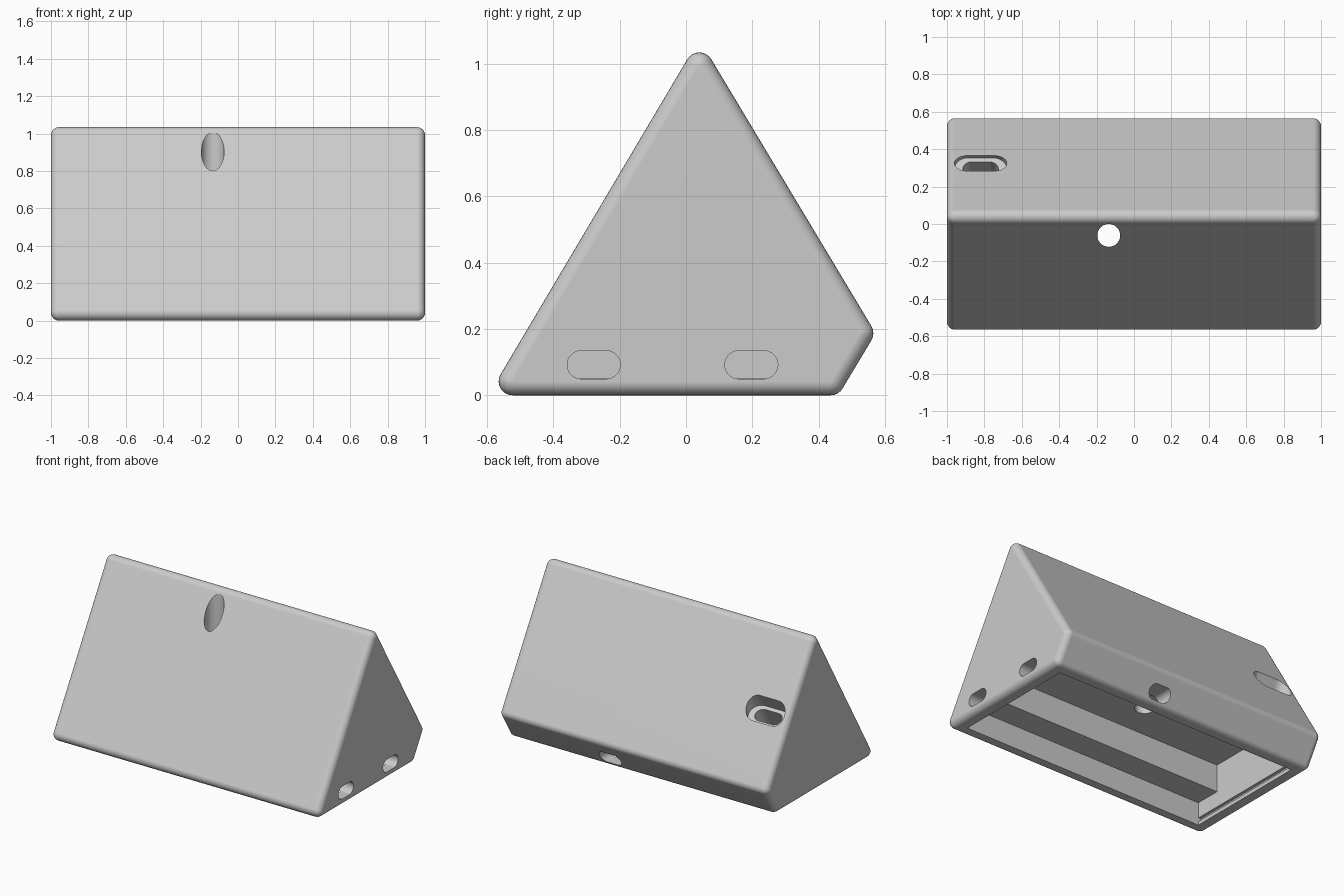
import bpy, bmesh
from math import sin, cos, pi, radians
from mathutils import Vector, Matrix

if "Cube" in bpy.data.objects:
    bpy.data.objects.remove(bpy.data.objects["Cube"])

grey = bpy.data.materials.new("light grey plastic")
grey.use_nodes = True
colour = (0.6, 0.6, 0.6, 1)
grey.diffuse_color = colour
grey.node_tree.nodes["Principled BSDF"].inputs["Base Color"].default_value = colour


def hull(name, points, matrix=Matrix()):
    """Convex solid wrapped around a set of points."""
    bm = bmesh.new()
    for p in points:
        bm.verts.new(matrix @ Vector(p))
    found = bmesh.ops.convex_hull(bm, input=bm.verts[:])
    spare = {g for g in found["geom_interior"] if isinstance(g, bmesh.types.BMVert)}
    bmesh.ops.delete(bm, geom=list(spare), context="VERTS")
    bmesh.ops.dissolve_limit(bm, angle_limit=radians(0.3), verts=bm.verts[:], edges=bm.edges[:])
    bmesh.ops.recalc_face_normals(bm, faces=bm.faces[:])
    mesh = bpy.data.meshes.new(name)
    bm.to_mesh(mesh)
    bm.free()
    mesh.materials.append(grey)
    obj = bpy.data.objects.new(name, mesh)
    bpy.context.collection.objects.link(obj)
    return obj


def ball(x, y, z, r, n=24):
    """Points of a sphere with its poles along x."""
    return [(x + r * cos(a * pi / 12),
             y + r * sin(a * pi / 12) * cos(2 * pi * b / n),
             z + r * sin(a * pi / 12) * sin(2 * pi * b / n))
            for a in range(13) for b in range(n)]


def box(name, x, y, z):
    return hull(name, [(a, b, c) for a in x for b in y for c in z])


def slot(name, centre, normal, across, width, height, start, end):
    """Round-ended cutter from start to end along the normal."""
    n, u = Vector(normal).normalized(), Vector(across)
    frame = Matrix((u, n.cross(u), n)).transposed().to_4x4()
    frame.translation = centre
    r = height / 2
    reach = width / 2 - r
    pts = [(side * reach + r * cos(a * pi / 16), r * sin(a * pi / 16), d)
           for side in (-1, 1) for a in range(32) for d in (start, end)]
    return hull(name, pts, frame)


# Rounded wedge shell
r = 0.042
profile = [(-0.523, r), (0.04, 0.992), (0.523, 0.187), (0.436, r)]
shell = hull("wedge_housing", [p for side in (-1, 1) for y, z in profile
                               for p in ball(side * (1 - r), y, z, r)])

X, Y, Z = (1, 0, 0), (0, 1, 0), (0, 0, 1)
port_axis = (0, 0.5, 0.866)
port = (-0.82, 0.325, 0.6)

cutters = [
    # Stepped cavity open at the bottom, with lid grooves at both ends
    box("lower_cavity", (-0.91, 0.91), (-0.48, 0.39), (-0.1, 0.155)),
    box("upper_cavity", (-0.91, 0.91), (-0.305, 0.39), (0.1, 0.34)),
    box("lid_groove", (-0.93, 0.93), (-0.478, 0.388), (0.025, 0.05)),
    # Vertical round hole through the front slope
    slot("round_hole", (-0.135, -0.061, 0), Z, X, 0.122, 0.1219, 0.25, 1.2),
    # Recessed port on the back slope, sunk parallel to the front slope
    slot("port_recess", port, port_axis, X, 0.28, 0.14, -0.065, 0.15),
    slot("port_opening", port, port_axis, X, 0.19, 0.09, -0.4, 0.0),
    # Slot in the lower back facet
    slot("back_slot", (0.215, 0.5, 0.066), Y, X, 0.16, 0.085, -0.2, 0.2),
]
# Pair of slots in the left end
for y in (-0.278, 0.197):
    cutters.append(slot("end_slot", (1, y, 0.092), X, Y, 0.16, 0.085, -0.2, 0.1))

bpy.context.view_layer.objects.active = shell
for cutter in cutters:
    mod = shell.modifiers.new("cut", "BOOLEAN")
    mod.operation, mod.solver, mod.object = "DIFFERENCE", "EXACT", cutter
    bpy.ops.object.modifier_apply(modifier=mod.name)
    bpy.data.objects.remove(cutter)

# Smooth fillets, crisp openings and flat panels
bpy.ops.object.select_all(action="DESELECT")
shell.select_set(True)
bpy.ops.object.shade_smooth_by_angle(angle=radians(28))
weighted = shell.modifiers.new("flat_panels", "WEIGHTED_NORMAL")
weighted.keep_sharp = True
